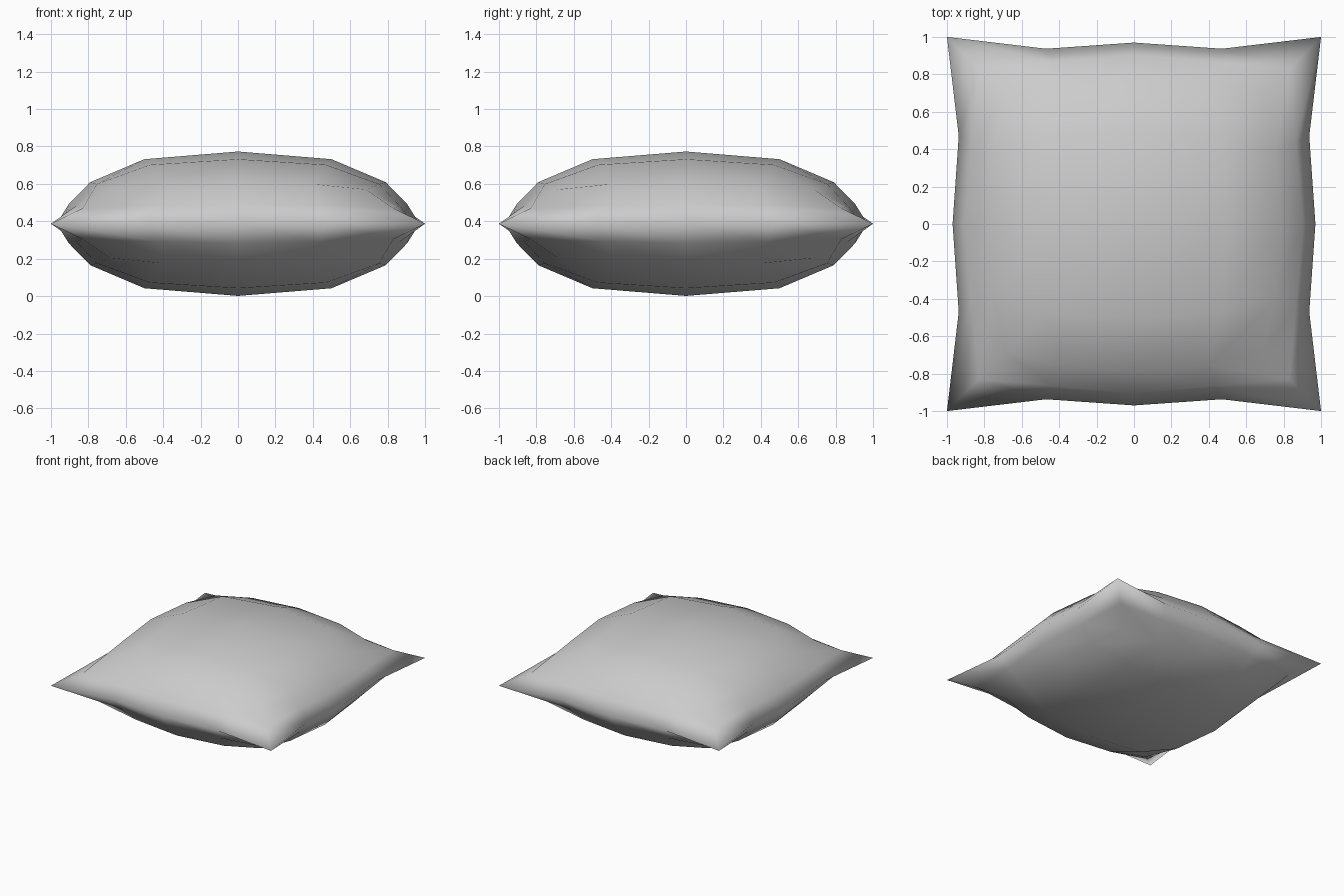
import bpy, bmesh
from math import copysign

if "Cube" in bpy.data.objects:
    bpy.data.objects.remove(bpy.data.objects["Cube"])

MID = 0.387  # height of the seam

# One octant of the pillow: (layer, far index, near index) -> (far, near, height above seam)
SHAPE = {
    (2, 0, 0): (0.00, 0.00, 0.386),
    (2, 1, 0): (0.50, 0.00, 0.345),
    (2, 1, 1): (0.47, 0.47, 0.315),
    (2, 2, 0): (0.79, 0.00, 0.222),
    (2, 2, 1): (0.755, 0.40, 0.212),
    (2, 2, 2): (0.685, 0.685, 0.183),
    (1, 2, 0): (0.905, 0.00, 0.104),
    (1, 2, 1): (0.865, 0.43, 0.096),
    (1, 2, 2): (0.83, 0.83, 0.083),
    (0, 2, 0): (0.97, 0.00, 0.0),
    (0, 2, 1): (0.937, 0.47, 0.0),
    (0, 2, 2): (1.00, 1.00, 0.0),
}

# Pillow: a cube of 4 x 4 x 4 segments, puffed out and pinched to a seam
bm = bmesh.new()
bmesh.ops.create_cube(bm, size=4)
bmesh.ops.subdivide_edges(bm, edges=bm.edges[:], cuts=3, use_grid_fill=True)
for v in bm.verts:
    x, y, z = (round(c) for c in v.co)
    ax, ay = abs(x), abs(y)
    far, near, h = SHAPE[(abs(z), max(ax, ay), min(ax, ay))]
    px, py = (far, near) if ax >= ay else (near, far)
    v.co = (copysign(px, x), copysign(py, y), MID + copysign(h, z))
bmesh.ops.recalc_face_normals(bm, faces=bm.faces[:])
for f in bm.faces:
    f.smooth = True

mesh = bpy.data.meshes.new("pillow")
bm.to_mesh(mesh)
bm.free()
pillow = bpy.data.objects.new("pillow", mesh)
bpy.context.collection.objects.link(pillow)
